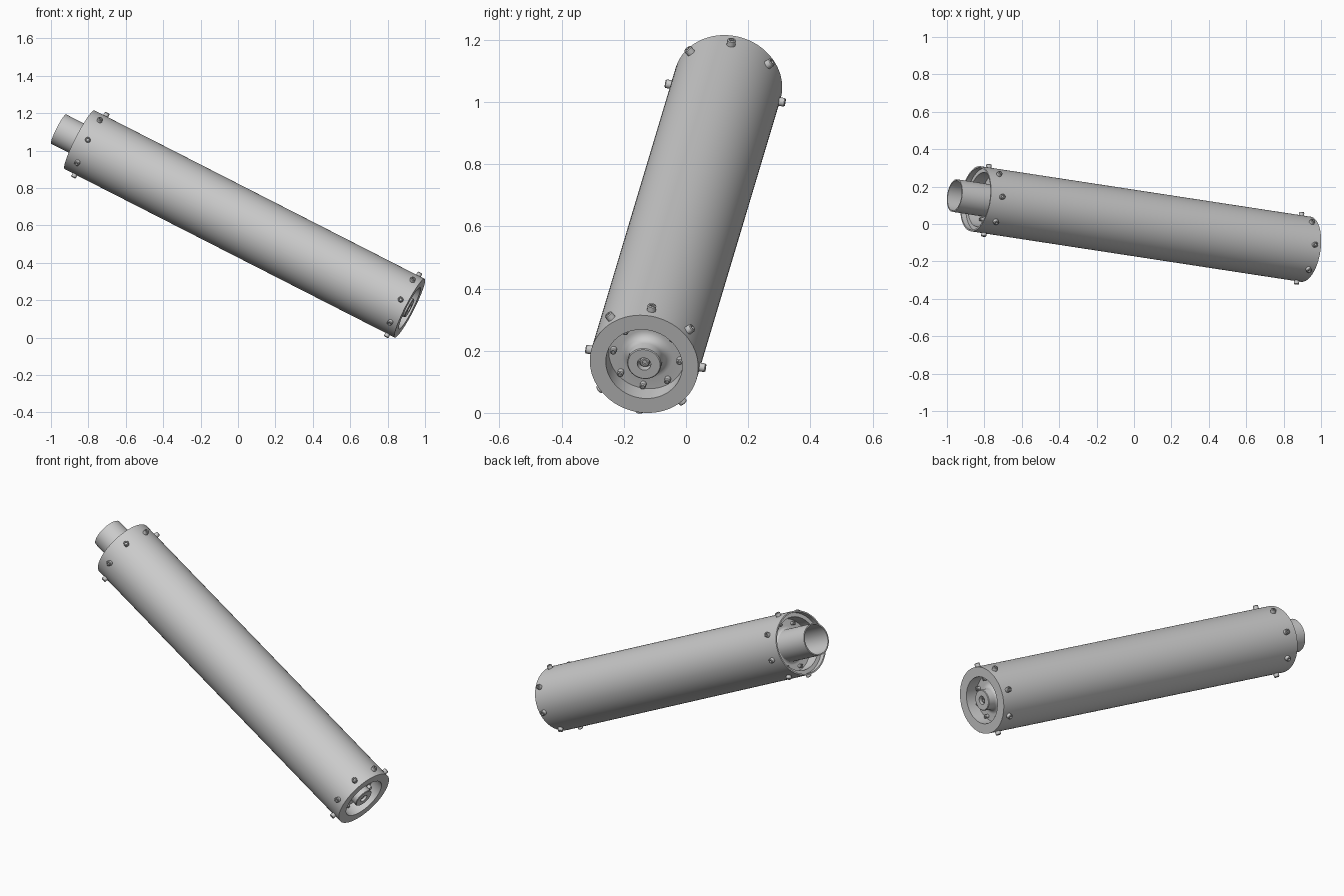
import bpy, bmesh
from math import cos, sin, pi, radians
from mathutils import Vector, Matrix

if "Cube" in bpy.data.objects:
    bpy.data.objects.remove(bpy.data.objects["Cube"])

# Tube axis: local z runs from the lower end to the upper end, length 2.0
LOW, HIGH = Vector((0.918, -0.135, 0.157)), Vector((-0.847, 0.135, 1.058))
LENGTH = (HIGH - LOW).length
az = (HIGH - LOW).normalized()
ax = (Vector((0, 0, 1)) - az * az.z).normalized()
ay = az.cross(ax)
FRAME = Matrix((ax, ay, az)).transposed().to_4x4()
FRAME.translation = LOW


def finish(bm, name, matrix=FRAME, angle=35):
    bmesh.ops.recalc_face_normals(bm, faces=bm.faces)
    mesh = bpy.data.meshes.new(name)
    bm.to_mesh(mesh)
    bm.free()
    ob = bpy.data.objects.new(name, mesh)
    bpy.context.collection.objects.link(ob)
    ob.matrix_world = matrix
    bpy.ops.object.select_all(action='DESELECT')
    ob.select_set(True)
    bpy.context.view_layer.objects.active = ob
    bpy.ops.object.shade_smooth_by_angle(angle=radians(angle))
    return ob


def lathe(name, profile, closed=True, sides=96):
    """Revolve (radius, height) points round the local z axis."""
    bm = bmesh.new()
    pts = profile + profile[:1] if closed else profile
    verts = [bm.verts.new((r, 0, z)) for r, z in pts]
    edges = [bm.edges.new(p) for p in zip(verts, verts[1:])]
    bmesh.ops.spin(bm, geom=verts + edges, cent=(0, 0, 0), axis=(0, 0, 1),
                   angle=2 * pi, steps=sides, use_duplicate=False)
    bmesh.ops.remove_doubles(bm, verts=bm.verts, dist=1e-5)
    return finish(bm, name)


def bolt_mesh(radius, height):
    """Socket-head bolt: bevelled round head with a hexagonal recess."""
    bm = bmesh.new()
    n = 24
    levels = [(radius, -0.012), (radius, height - 0.003), (radius - 0.003, height)]
    rings = [[bm.verts.new((r * cos(2 * pi * i / n), r * sin(2 * pi * i / n), z))
              for i in range(n)] for r, z in levels]
    apothem = radius * 0.48
    for z in (height, height - 0.010):
        ring = []
        for i in range(n):
            a = 2 * pi * i / n
            r = apothem / cos((a % (pi / 3)) - pi / 6)
            ring.append(bm.verts.new((r * cos(a), r * sin(a), z)))
        rings.append(ring)
    for a, b in zip(rings, rings[1:]):
        for i in range(n):
            j = (i + 1) % n
            bm.faces.new((a[i], a[j], b[j], b[i]))
    bm.faces.new(rings[-1])
    bm.faces.new(rings[0][::-1])
    return bm


def bolt_ring(name, ring_radius, z, radius, height, facing):
    """Eight bolts; facing is 'out' for radial, +1 or -1 along the axis."""
    for k in range(8):
        turn = Matrix.Rotation(radians(10 + 45 * k), 4, 'Z')
        if facing == 'out':
            tilt = Matrix.Rotation(pi / 2, 4, 'Y')
        else:
            tilt = Matrix.Rotation(0 if facing > 0 else pi, 4, 'X')
        place = FRAME @ turn @ Matrix.Translation((ring_radius, 0, z)) @ tilt
        finish(bolt_mesh(radius, height), f"{name}_{k + 1}", place)


R, L = 0.176, LENGTH

# Outer casing shell
lathe("casing", [(R, 0.0), (R, L), (0.168, L), (0.168, 0.0)])

# Lower end cap: wide flush rim, recessed floor and central hub with flared foot
fillet = [(0.085 - 0.03 * sin(t), 0.04 + 0.03 * cos(t))
          for t in [i * pi / 12 for i in range(7)]]
lathe("lower_cap", [(0.168, 0.0), (0.124, 0.0), (0.124, 0.07)] + fillet
      + [(0.055, 0.003), (0.052, 0.0), (0.022, 0.0), (0.022, 0.025),
         (0.0, 0.025), (0.0, 0.10), (0.168, 0.10)], closed=False)
finish(bolt_mesh(0.016, 0.015), "hub_bolt",
       FRAME @ Matrix.Translation((0, 0, 0.025)) @ Matrix.Rotation(pi, 4, 'X'))

# Upper end cap: inset rim, deep floor and a foot flaring into the pipe
foot = [(0.106 - 0.02 * sin(t), L - 0.08 - 0.02 * cos(t))
        for t in [i * pi / 12 for i in range(7)]]
lathe("upper_cap", [(0.168, L - 0.03), (0.146, L - 0.03), (0.146, L - 0.10)]
      + foot + [(0.086, L - 0.13), (0.168, L - 0.13)])

# Outlet pipe, open at the top and closed far inside
lathe("outlet_pipe", [(0.088, L - 0.6), (0.088, L + 0.127), (0.081, L + 0.127),
                      (0.081, L - 0.59), (0.0, L - 0.59)], closed=False)

# Bolts round the casing and inside both caps
bolt_ring("casing_bolt_lower", R, 0.04, 0.014, 0.020, 'out')
bolt_ring("casing_bolt_upper", R, L - 0.065, 0.014, 0.020, 'out')
bolt_ring("lower_cap_bolt", 0.108, 0.07, 0.010, 0.022, -1)
bolt_ring("upper_cap_bolt", 0.126, L - 0.10, 0.010, 0.022, 1)
